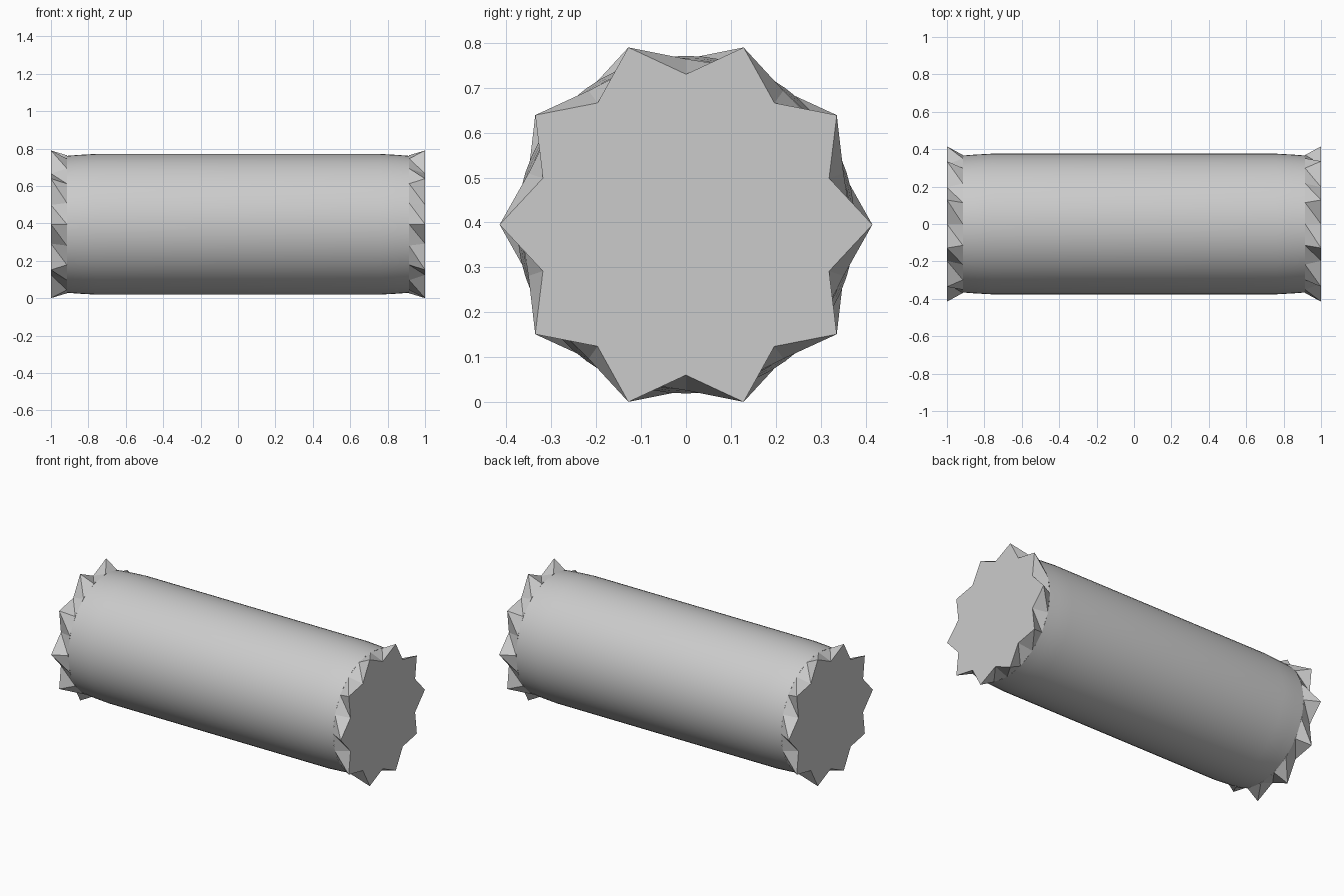
import bpy, bmesh, math

if "Cube" in bpy.data.objects:
    bpy.data.objects.remove(bpy.data.objects["Cube"], do_unlink=True)

AXIS_Z = 0.395
POINTS = 10
TIP_R, NOTCH_R, COLLAR_R = 0.415, 0.335, 0.369
END_X, COLLAR_X = 1.0, 0.915

grey = bpy.data.materials.new("plain grey")
grey.use_nodes = True
grey.diffuse_color = (0.6, 0.6, 0.6, 1)
grey.node_tree.nodes["Principled BSDF"].inputs["Base Color"].default_value = (0.6, 0.6, 0.6, 1)


def ring(bm, x, radii, sides):
    """Ring of vertices around the long axis; radii repeat in turn."""
    verts = []
    for i in range(sides):
        a = 2 * math.pi * i / sides
        r = radii[i % len(radii)]
        verts.append(bm.verts.new((x, r * math.cos(a), AXIS_Z + r * math.sin(a))))
    return verts


def finish(bm, name):
    bmesh.ops.recalc_face_normals(bm, faces=bm.faces)
    mesh = bpy.data.meshes.new(name)
    bm.to_mesh(mesh)
    bm.free()
    mesh.materials.append(grey)
    obj = bpy.data.objects.new(name, mesh)
    bpy.context.collection.objects.link(obj)
    return obj


# Smooth barrel, easing in slightly towards both ends
bm = bmesh.new()
half = [(COLLAR_X, 0.366), (0.85, 0.371), (0.76, 0.376)]
profile = [(-x, r) for x, r in half] + half[::-1]
sides = 60
rings = [ring(bm, x, [r], sides) for x, r in profile]
for a, b in zip(rings, rings[1:]):
    for i in range(sides):
        j = (i + 1) % sides
        bm.faces.new((a[i], a[j], b[j], b[i]))
for f in bm.faces:
    f.smooth = True
finish(bm, "barrel")


# Star-shaped end with twisted facets running back to the barrel
def star_end(name, side):
    bm = bmesh.new()
    n = POINTS * 2
    star = ring(bm, side * END_X, [TIP_R, NOTCH_R], n)
    collar = ring(bm, side * COLLAR_X, [COLLAR_R], n)
    bm.faces.new(star)
    for i in range(n):
        j = (i + 1) % n
        # every facet is split along the same rotational direction
        if side > 0:
            bm.faces.new((star[i], star[j], collar[i]))
            bm.faces.new((star[j], collar[j], collar[i]))
        else:
            bm.faces.new((star[i], star[j], collar[j]))
            bm.faces.new((star[i], collar[j], collar[i]))
    bm.faces.new(collar)
    finish(bm, name)


star_end("left_star_end", 1)
star_end("right_star_end", -1)
